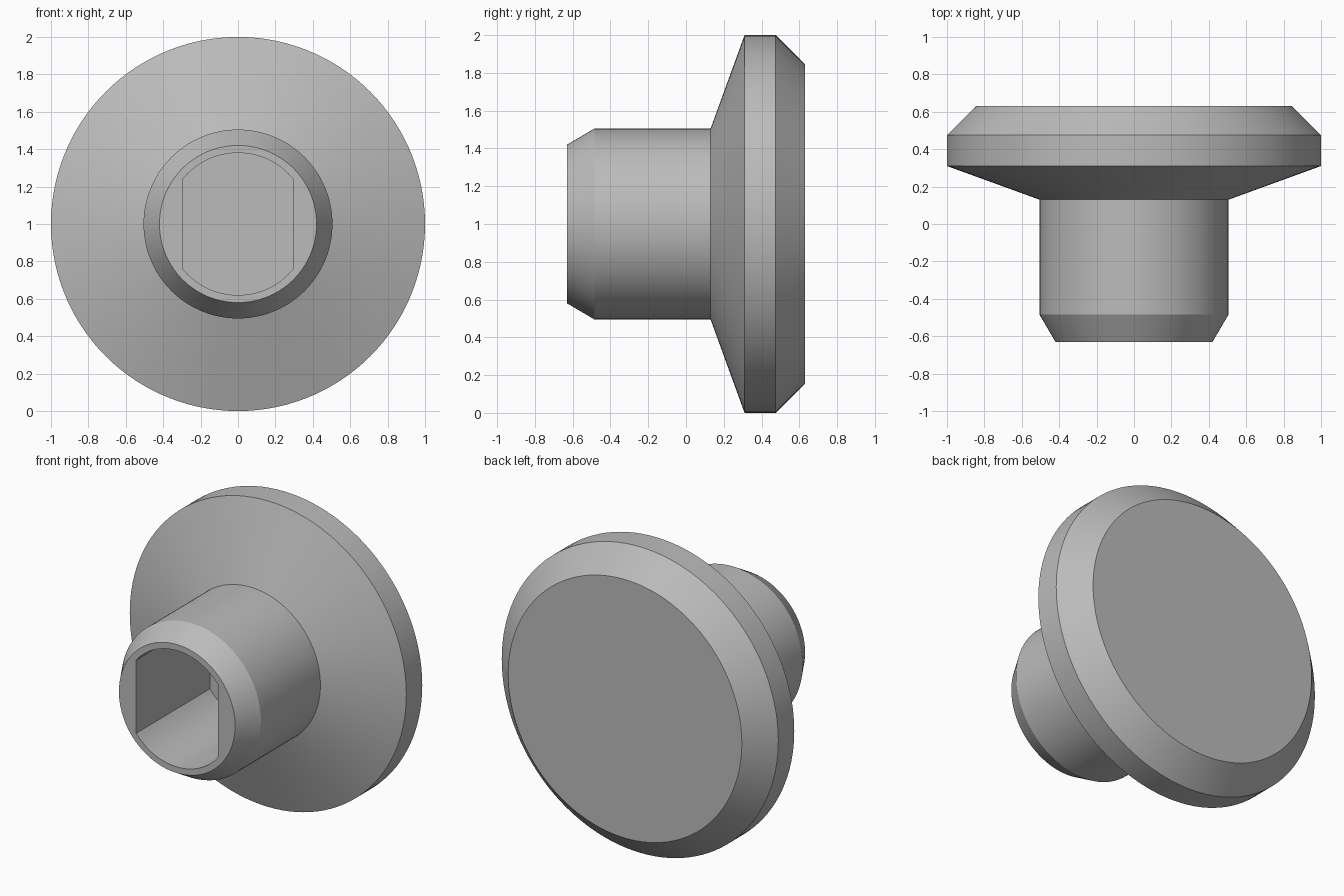
import bpy, bmesh, math

cube = bpy.data.objects.get("Cube")
if cube:
    bpy.data.objects.remove(cube, do_unlink=True)

SEGMENTS = 120
FLAT = 0.38 * math.cos(math.radians(39))   # half width between the bore flats

grey = bpy.data.materials.new("plain grey")
grey.use_nodes = True
colour = (0.5, 0.5, 0.5, 1)
grey.diffuse_color = colour
grey.node_tree.nodes["Principled BSDF"].inputs["Base Color"].default_value = colour

# Profile as (radius, y), from bore floor out over the stem and flange to the back
bore = [(0.38, 0.13), (0.38, -0.63)]
outside = [(0.42, -0.63), (0.505, -0.485), (0.505, 0.13),
           (1.0, 0.31), (1.0, 0.475), (0.845, 0.63)]

bm = bmesh.new()


def ring(radius, y, limit):
    """Circle around the y axis, with its sides cut flat at the limit."""
    verts = []
    for i in range(SEGMENTS):
        a = math.tau * i / SEGMENTS
        x = max(-limit, min(limit, radius * math.cos(a)))
        verts.append(bm.verts.new((x, y, 1 + radius * math.sin(a))))
    return verts


rings = [ring(r, y, FLAT) for r, y in bore] + [ring(r, y, 2) for r, y in outside]
for a, b in zip(rings, rings[1:]):
    for i in range(SEGMENTS):
        j = (i + 1) % SEGMENTS
        bm.faces.new((a[i], a[j], b[j], b[i]))

# Bore floor and back face
bm.faces.new(rings[0])
bm.faces.new(rings[-1])
bmesh.ops.recalc_face_normals(bm, faces=bm.faces)

mesh = bpy.data.meshes.new("knob")
bm.to_mesh(mesh)
bm.free()
mesh.materials.append(grey)
knob = bpy.data.objects.new("knob", mesh)
bpy.context.collection.objects.link(knob)

# Smooth round walls with crisp rims
bpy.ops.object.select_all(action="DESELECT")
knob.select_set(True)
bpy.context.view_layer.objects.active = knob
bpy.ops.object.shade_smooth_by_angle(angle=math.radians(18))
